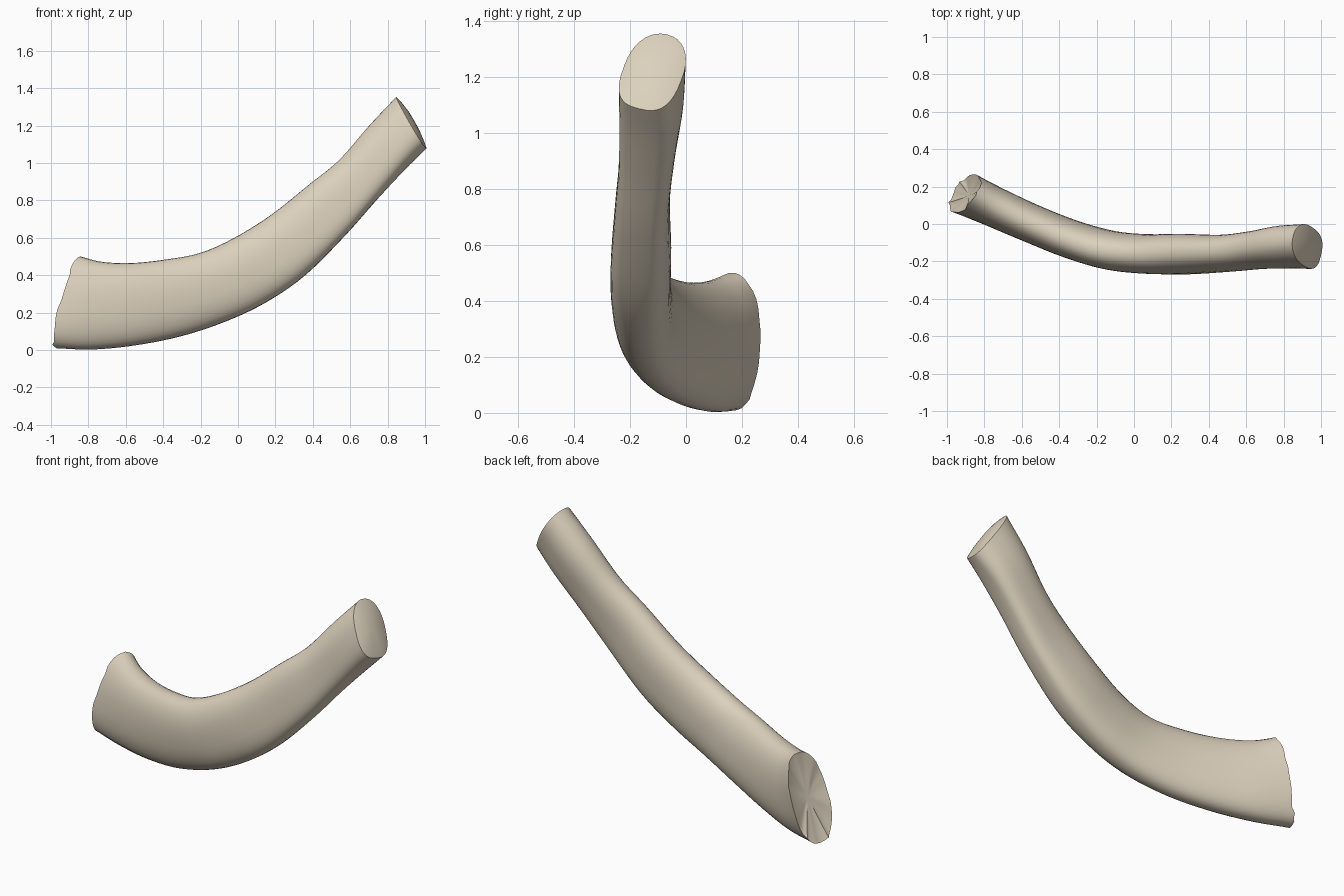
import bpy, bmesh, math, random
from mathutils import Vector

if "Cube" in bpy.data.objects:
    bpy.data.objects.remove(bpy.data.objects["Cube"])

random.seed(4)
RING, STEPS = 36, 5

# Cross-sections: bottom x,z / top x,z / centre y / half thickness / top lean in y / bottom squareness
SECTIONS = [
    (-0.975, 0.01, -0.84, 0.50, 0.165, 0.110, 0.01, 2.4),
    (-0.78, 0.003, -0.73, 0.472, 0.095, 0.108, 0.00, 2.3),
    (-0.55, 0.025, -0.57, 0.465, 0.008, 0.104, 0.00, 2.3),
    (-0.30, 0.075, -0.38, 0.485, -0.080, 0.103, 0.00, 2.3),
    (-0.06, 0.155, -0.20, 0.520, -0.140, 0.104, 0.00, 2.4),
    (0.15, 0.255, -0.02, 0.600, -0.160, 0.106, 0.00, 2.6),
    (0.36, 0.400, 0.18, 0.725, -0.160, 0.107, 0.01, 3.0),
    (0.58, 0.620, 0.38, 0.885, -0.155, 0.097, 0.01, 3.4),
    (0.75, 0.815, 0.54, 1.015, -0.138, 0.098, 0.015, 3.4),
    (0.89, 0.970, 0.70, 1.195, -0.121, 0.108, 0.03, 3.2),
    (1.00, 1.085, 0.85, 1.350, -0.117, 0.108, 0.05, 2.8),
]


def catmull(p0, p1, p2, p3, t):
    return [0.5 * (2 * b + (c - a) * t + (2 * a - 5 * b + 4 * c - d) * t * t
                   + (3 * b - a - 3 * c + d) * t ** 3)
            for a, b, c, d in zip(p0, p1, p2, p3)]


def smooth_sections(s):
    s = [[2 * a - b for a, b in zip(s[0], s[1])], *s,
         [2 * a - b for a, b in zip(s[-1], s[-2])]]
    out = [catmull(*s[i:i + 4], k / STEPS) for i in range(len(s) - 3) for k in range(STEPS)]
    return out + [list(s[-2])]


def spow(v, n):
    return math.copysign(abs(v) ** (2 / n), v)


stations = smooth_sections(SECTIONS)
centres = [Vector(((s[0] + s[2]) / 2, s[4], (s[1] + s[3]) / 2)) for s in stations]
last = len(stations) - 1
bm = bmesh.new()
rings, tangents = [], []

# Lofted bone shaft
for i, s in enumerate(stations):
    tan = (centres[min(i + 1, last)] - centres[max(i - 1, 0)]).normalized()
    up = Vector(((s[2] - s[0]) / 2, s[6], (s[3] - s[1]) / 2))
    side = up.cross(tan).normalized() * s[5]
    ring = []
    for k in range(RING):
        a = 2 * math.pi * k / RING
        n = 2.2 if math.sin(a) > 0 else s[7]
        p = centres[i] + up * spow(math.sin(a), n) + side * spow(math.cos(a), n)
        if i == 0:  # slightly ragged broken rim
            p += tan * random.uniform(-0.004, 0.012)
        ring.append(bm.verts.new(p))
    rings.append(ring)
    tangents.append(tan)


def bridge(a, b):
    for k in range(RING):
        j = (k + 1) % RING
        bm.faces.new((a[k], a[j], b[j], b[k]))


for a, b in zip(rings, rings[1:]):
    bridge(a, b)


# End caps: a dished broken end and a gently domed end
def cap(ring, centre, offset):
    prev = ring
    for f in (0.93, 0.75, 0.4):
        new = [bm.verts.new(centre + (v.co - centre) * f + offset * (1 - f * f)) for v in ring]
        bridge(prev, new)
        prev = new
    tip = bm.verts.new(centre + offset)
    for k in range(RING):
        bm.faces.new((prev[k], prev[(k + 1) % RING], tip))


cap(rings[0], centres[0], tangents[0] * 0.025)
cap(rings[-1], centres[-1], tangents[-1] * 0.02)
bmesh.ops.recalc_face_normals(bm, faces=bm.faces)

mesh = bpy.data.meshes.new("rib_bone")
bm.to_mesh(mesh)
bm.free()
bone = bpy.data.objects.new("rib_bone", mesh)
bpy.context.collection.objects.link(bone)

# Bone colour
mat = bpy.data.materials.new("bone")
mat.diffuse_color = (0.72, 0.64, 0.51, 1)
mat.use_nodes = True
mat.node_tree.nodes["Principled BSDF"].inputs["Base Color"].default_value = mat.diffuse_color
mesh.materials.append(mat)

bpy.context.view_layer.objects.active = bone
bone.select_set(True)
bpy.ops.object.shade_smooth_by_angle(angle=math.radians(40))
